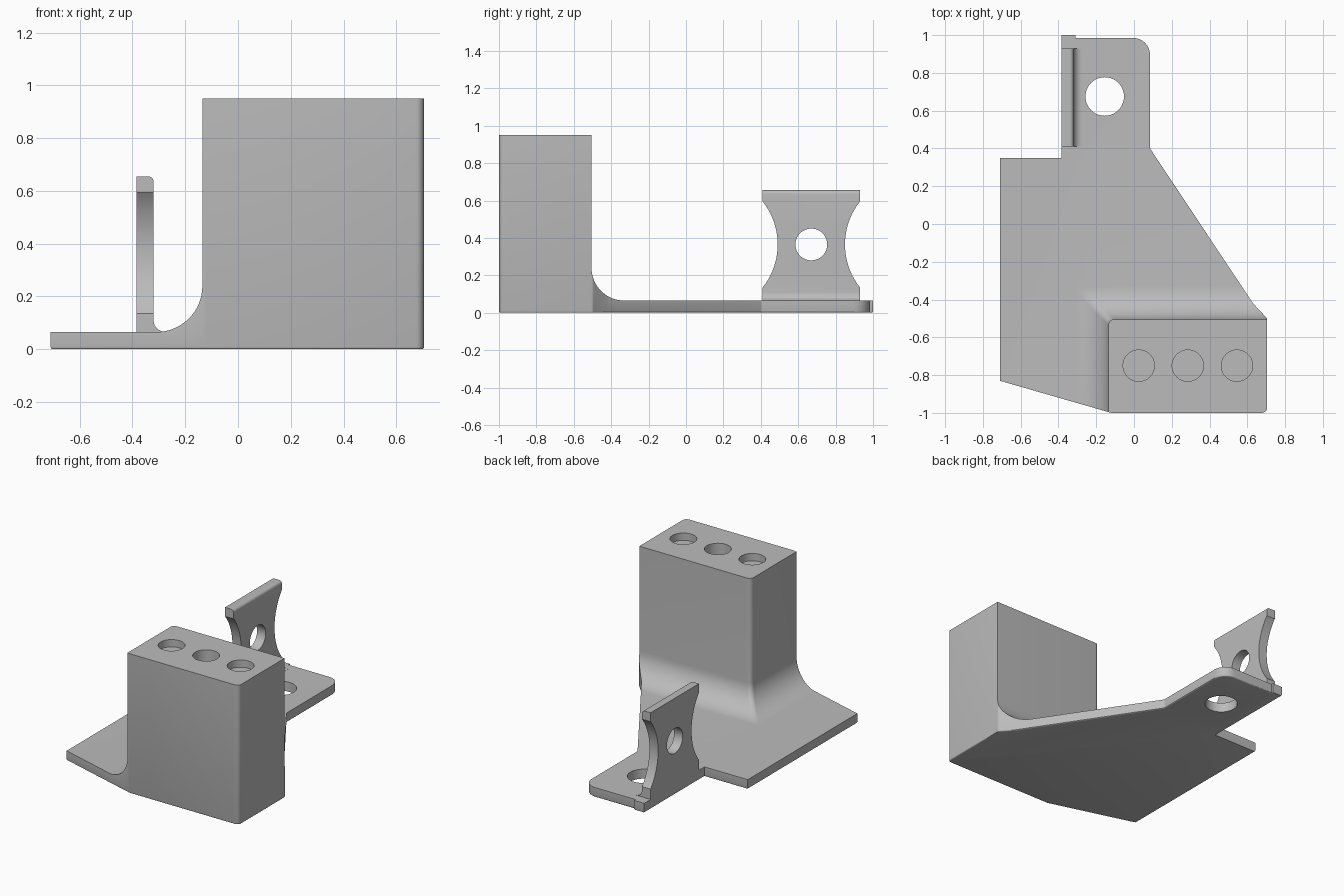
import bpy, bmesh, math
from mathutils import Vector, Matrix

if "Cube" in bpy.data.objects:
    bpy.data.objects.remove(bpy.data.objects["Cube"])

PLATE = 0.065      # plate thickness
TOP = 0.95         # block height
FLARE = 0.175      # radius of the sweep between block and plate

grey = bpy.data.materials.new("light_grey")
grey.use_nodes = True
grey.diffuse_color = (0.5, 0.5, 0.5, 1)
grey.node_tree.nodes["Principled BSDF"].inputs["Base Color"].default_value = (0.5, 0.5, 0.5, 1)


def rounded(points, steps=8):
    """Closed outline; a third value on a point rounds that corner."""
    out = []
    for i, p in enumerate(points):
        c = Vector(p[:2])
        if len(p) < 3:
            out.append(c)
            continue
        a = (Vector(points[i - 1][:2]) - c).normalized()
        b = (Vector(points[(i + 1) % len(points)][:2]) - c).normalized()
        half = a.angle(b) / 2
        centre = c + (a + b).normalized() * p[2] / math.sin(half)
        start = c + a * p[2] / math.tan(half) - centre
        end = c + b * p[2] / math.tan(half) - centre
        turn = start.angle_signed(end)
        for k in range(steps + 1):
            out.append(centre + Matrix.Rotation(-turn * k / steps, 2) @ start)
    return out


def loft(name, rings):
    """Solid skinned through rings of equal point count."""
    bm = bmesh.new()
    loops = [[bm.verts.new(v) for v in ring] for ring in rings]
    n = len(loops[0])
    for lo, hi in zip(loops, loops[1:]):
        for i in range(n):
            j = (i + 1) % n
            bm.faces.new((lo[i], lo[j], hi[j], hi[i]))
    bm.faces.new(loops[0][::-1])
    bm.faces.new(loops[-1])
    bmesh.ops.recalc_face_normals(bm, faces=bm.faces)
    mesh = bpy.data.meshes.new(name)
    bm.to_mesh(mesh)
    bm.free()
    mesh.materials.append(grey)
    ob = bpy.data.objects.new(name, mesh)
    bpy.context.collection.objects.link(ob)
    return ob


def cylinder(radius, centre, depth, axis="Z", sides=64):
    rot = (0, math.pi / 2, 0) if axis == "X" else (0, 0, 0)
    bpy.ops.mesh.primitive_cylinder_add(vertices=sides, radius=radius, depth=depth,
                                        location=centre, rotation=rot)
    ob = bpy.context.object
    ob.data.materials.append(grey)
    return ob


def combine(target, other, operation):
    mod = target.modifiers.new("combine", "BOOLEAN")
    mod.operation, mod.solver, mod.object = operation, "EXACT", other
    bpy.context.view_layer.objects.active = target
    bpy.ops.object.modifier_apply(modifier=mod.name)
    bpy.data.objects.remove(other)


# Oversized slab, trimmed to the plate outline later
slab = [(-1.2, -1.2), (1.2, -1.2), (1.2, 1.2), (-1.2, 1.2)]
body = loft("mounting_bracket", [[(x, y, z) for x, y in slab] for z in (-0.1, PLATE)])


# Block with a mitred flare sweeping into the plate
def block_ring(offset, z):
    left, back = -0.135 - offset, -0.505 + offset
    outline = rounded([(left, -1.2), (1, -1.2), (1, back), (left, back, 0.03)])
    return [(p.x, p.y, z) for p in outline]


rings = [block_ring(FLARE, 0.03)]
for k in range(17):
    a = math.pi / 2 * k / 16
    rings.append(block_ring(FLARE * (1 - math.sin(a)), PLATE + FLARE * (1 - math.cos(a))))
rings.append(block_ring(0, 1.1))
combine(body, loft("block", rings), "UNION")

# Upright with a rounded foot, a waisted outline and a hole
foot = PLATE + 0.0005
profile = rounded([(-0.45, 0.03), (-0.275, 0.03), (-0.275, foot), (-0.32, foot, 0.044),
                   (-0.32, 0.655, 0.02), (-0.45, 0.655)])
upright = loft("upright", [[(p.x, y, p.y) for p in profile] for y in (0.41, 0.93)])
for y in (0.12, 1.22):
    combine(upright, cylinder(0.37, (-0.35, y, 0.365), 0.6, "X", 96), "DIFFERENCE")
combine(upright, cylinder(0.085, (-0.35, 0.67, 0.365), 0.6, "X"), "DIFFERENCE")
combine(body, upright, "UNION")

# Trim everything to the outline, with a softened bottom edge
outline = rounded([(-0.71, -0.83), (-0.12, -1), (0.705, -1, 0.03), (0.705, -0.5, 0.02),
                   (0.63, -0.42), (0.085, 0.4), (0.085, 0.985, 0.09), (-0.31, 0.985),
                   (-0.31, 1), (-0.385, 1), (-0.385, 0.35), (-0.71, 0.35)])
trim = loft("trim", [[(p.x, p.y, z) for p in outline] for z in (0, TOP)])
bm = bmesh.new()
bm.from_mesh(trim.data)
edges = [e for e in bm.edges if all(v.co.z < 0.001 for v in e.verts)]
bmesh.ops.bevel(bm, geom=edges, offset=0.008, segments=3, profile=0.5, affect="EDGES")
bm.to_mesh(trim.data)
bm.free()
combine(body, trim, "INTERSECT")

# Plate hole and the three blind holes in the block top
combine(body, cylinder(0.102, (-0.155, 0.675, 0), 0.5), "DIFFERENCE")
for x, depth in ((0.025, 0.05), (0.285, 0.2), (0.545, 0.05)):
    combine(body, cylinder(0.083, (x, -0.75, TOP), depth * 2), "DIFFERENCE")

bpy.ops.object.select_all(action="DESELECT")
body.select_set(True)
bpy.context.view_layer.objects.active = body
bpy.ops.object.shade_smooth_by_angle(angle=math.radians(30))
